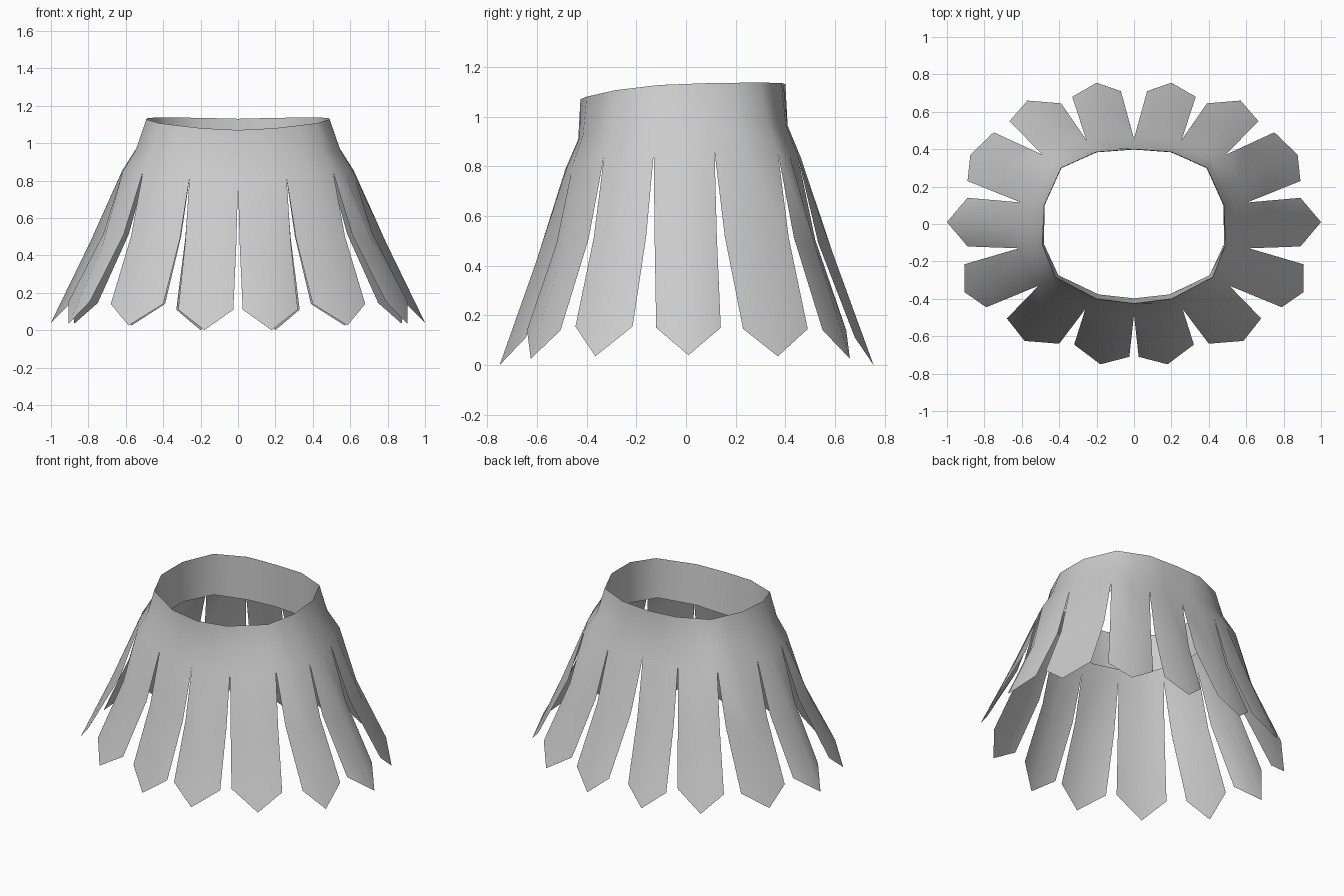
import bpy
import bmesh
from mathutils import Vector

default_cube = bpy.data.objects.get("Cube")
if default_cube:
    bpy.data.objects.remove(default_cube, do_unlink=True)

cloth = bpy.data.materials.new("grey_cloth")
cloth.use_nodes = True
colour = (0.6, 0.6, 0.6, 1)
cloth.diffuse_color = colour
cloth.node_tree.nodes["Principled BSDF"].inputs["Base Color"].default_value = colour

# Columns run along the model's left half, from centre back to centre front
rim_outline = [(0, .4, 1.13), (.2, .385, 1.135), (.39, .3, 1.137), (.48, .1, 1.135),
               (.49, -.11, 1.127), (.42, -.285, 1.106), (.2, -.4, 1.08), (0, -.425, 1.07)]
slit_outline = [(0, .455, .84), (.255, .45, .84), (.49, .37, .855), (.605, .115, .86),
                (.615, -.13, .85), (.51, -.33, .84), (.26, -.455, .81), (0, -.485, .79)]
# Each hanging strip: back corner, pointed tip, front corner
strip_ends = [((.07, .71), (.2, .755), (.33, .68)),
              ((.39, .645), (.57, .66), (.665, .55)),
              ((.75, .49), (.875, .37), (.89, .23)),
              ((.89, .14), (1, .01), (.89, -.12)),
              ((.905, -.215), (.905, -.365), (.79, -.445)),
              ((.68, -.505), (.585, -.625), (.4, -.64)),
              ((.32, -.645), (.18, -.75), (.025, -.71))]
corner_heights = [.11, .14, .145, .15, .155, .14, .11]
tip_heights = [0, .025, .035, .04, .035, .025, 0]


def waist_point(rim, slit):
    """Point where the upright waistband turns into the flare."""
    rim, slit = Vector(rim), Vector(slit)
    point = rim.lerp(slit, .15 + .6 * abs(rim.x))
    point.z = rim.z + (slit.z - rim.z) * .58
    return point


def middle(a, b, bulge):
    """Midpoint of two points, pushed outward."""
    point = (Vector(a) + Vector(b)) / 2
    return point + Vector((point.x, point.y, 0)).normalized() * bulge


def hang(top, bottom, reach):
    """Halfway point down a strip, by how far it has flared outward."""
    top, bottom = Vector(top), Vector(bottom)
    point = top.lerp(bottom, reach)
    point.z = top.z + (bottom.z - top.z) * .48
    return point


def lining_foot(rim, slit):
    """Lower edge of the lining, hanging straight down from the rim."""
    point = Vector((rim[0], rim[1], slit[2] + .01))
    inward = point.xy.normalized() * (.002 + .06 * max(0, -point.y))
    point.xy -= inward
    return point


def make_object(name, faces):
    """Build a half shell from polygons, mirror it, weld it and smooth it."""
    bm = bmesh.new()
    for side in (1, -1):
        for face in faces:
            points = face if side == 1 else reversed(face)
            bm.faces.new([bm.verts.new((p[0] * side, p[1], p[2])) for p in points])
    bmesh.ops.remove_doubles(bm, verts=bm.verts, dist=.0005)
    mesh = bpy.data.meshes.new(name)
    bm.to_mesh(mesh)
    bm.free()
    mesh.materials.append(cloth)
    mesh.shade_smooth()
    obj = bpy.data.objects.new(name, mesh)
    bpy.context.collection.objects.link(obj)


waist_outline = [waist_point(r, s) for r, s in zip(rim_outline, slit_outline)]
lining_outline = [lining_foot(r, s) for r, s in zip(rim_outline, slit_outline)]
shell, lining = [], []
for i, (start, tip, end) in enumerate(strip_ends):
    j = i + 1
    rim_mid = middle(rim_outline[i], rim_outline[j], 0)
    waist_mid = middle(waist_outline[i], waist_outline[j], .004)
    crest = middle(slit_outline[i], slit_outline[j], .008)
    point = Vector((*tip, tip_heights[i]))
    ridge = hang(crest, point, .46)

    # Waistband, flare and strip, as two columns meeting on the strip's ridge
    for k, end_corner in ((i, start), (j, end)):
        rim, waist, slit = rim_outline[k], waist_outline[k], slit_outline[k]
        corner = (*end_corner, corner_heights[i])
        edge = hang(slit, corner, .36)
        shell += [[rim, waist, waist_mid, rim_mid],
                  [waist, slit, crest, waist_mid],
                  [slit, edge, ridge, crest],
                  [edge, corner, point, ridge]]

    # Inner lining behind the waistband
    lining.append([rim_outline[i], rim_outline[j], lining_outline[j], lining_outline[i]])

# Make every outer face point away from the centre axis
for face in shell:
    a, b, c = (Vector(p) for p in face[:3])
    if (b - a).cross(c - a).dot(Vector((a.x + c.x, a.y + c.y, 0))) < 0:
        face.reverse()

make_object("skirt_shell", shell)
make_object("waist_lining", lining)
